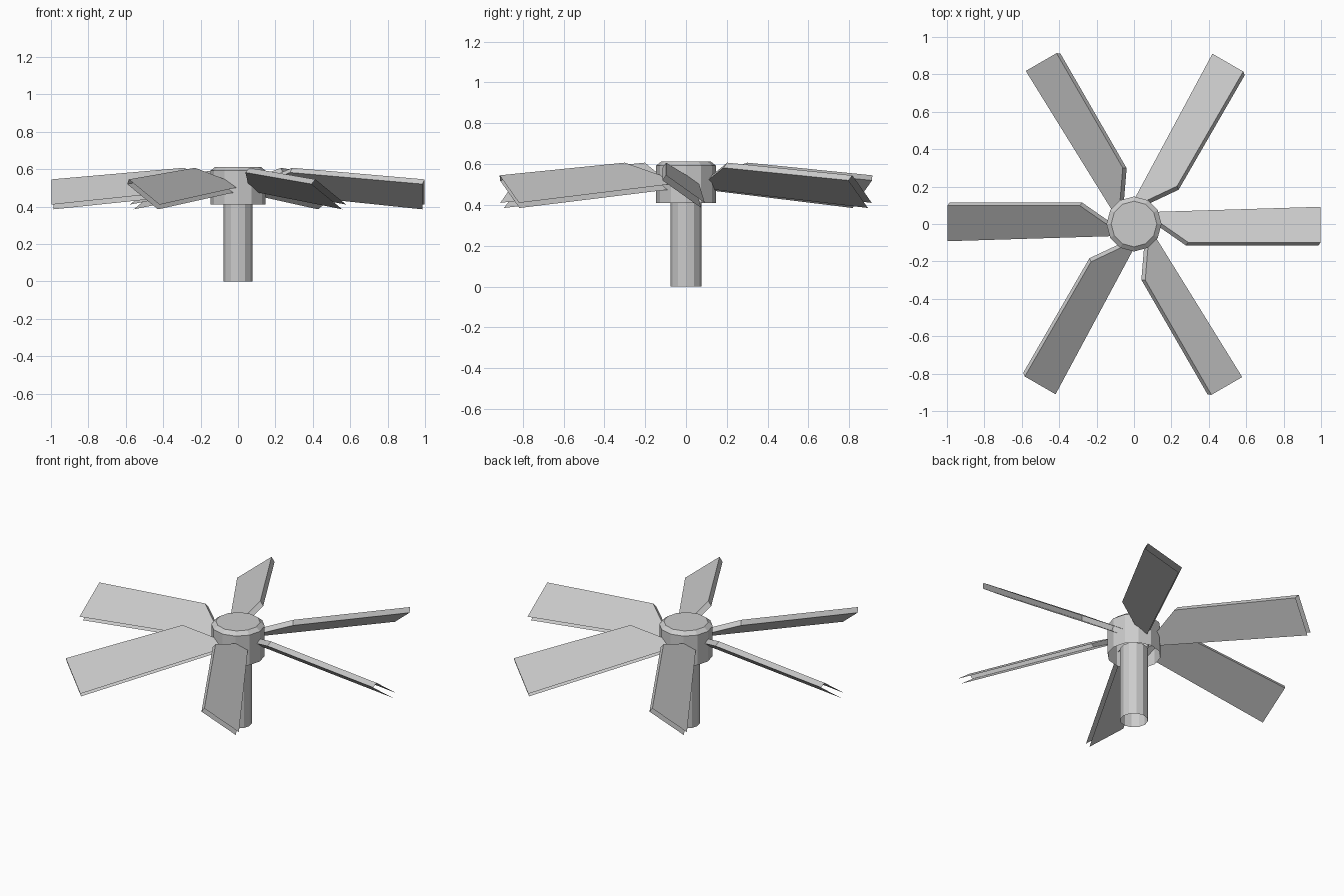
import bpy
import math
from mathutils import Matrix, Vector

cube = bpy.data.objects.get("Cube")
if cube:
    bpy.data.objects.remove(cube)

metal = bpy.data.materials.new("light grey metal")
metal.use_nodes = True
GREY = (0.6, 0.6, 0.6, 1)
metal.diffuse_color = GREY
metal.node_tree.nodes["Principled BSDF"].inputs["Base Color"].default_value = GREY


def add_mesh(name, verts, faces):
    mesh = bpy.data.meshes.new(name)
    mesh.from_pydata(verts, [], faces)
    mesh.materials.append(metal)
    obj = bpy.data.objects.new(name, mesh)
    bpy.context.collection.objects.link(obj)
    return obj


def turned(name, profile, sides=12, cap=False):
    """Revolve (radius, height) pairs, listed bottom to top."""
    verts, faces = [], []
    for r, z in profile:
        for i in range(sides):
            a = math.tau * i / sides
            verts.append((r * math.cos(a), r * math.sin(a), z))
    for k in range(len(profile) - 1):
        for i in range(sides):
            j = (i + 1) % sides
            faces.append((k * sides + i, k * sides + j,
                          (k + 1) * sides + j, (k + 1) * sides + i))
    if cap:
        faces.append(range((len(profile) - 1) * sides, len(profile) * sides))
    return add_mesh(name, verts, faces)


# Open tube shaft and a hub cap with a chamfered top, open underneath
turned("shaft", [(0.077, 0), (0.077, 0.45)])
turned("hub", [(0.147, 0.41), (0.147, 0.592), (0.122, 0.612)], cap=True)

# Blade: two pitched sheets joined along the high edge, open at tip and low edge
upper = [Vector(p) for p in ((0.12, 0.065, 0.502), (0.12, 0.02, 0.535),
                             (0.29, -0.098, 0.607), (0.998, -0.098, 0.545),
                             (0.998, 0.092, 0.41))]
offset = Vector((-0.012, -0.017, -0.025))
lower = [p + offset for p in upper]
count = len(upper)
blade_faces = [(4, 3, 2, 1, 0), (5, 6, 7, 8, 9)]
blade_faces += [(i, i + 1, i + 1 + count, i + count) for i in (1, 2)]

for n in range(6):
    turn = Matrix.Rotation(math.tau * n / 6, 3, "Z")
    add_mesh(f"blade_{n + 1}", [turn @ p for p in upper + lower],
             [f[::-1] for f in blade_faces])
